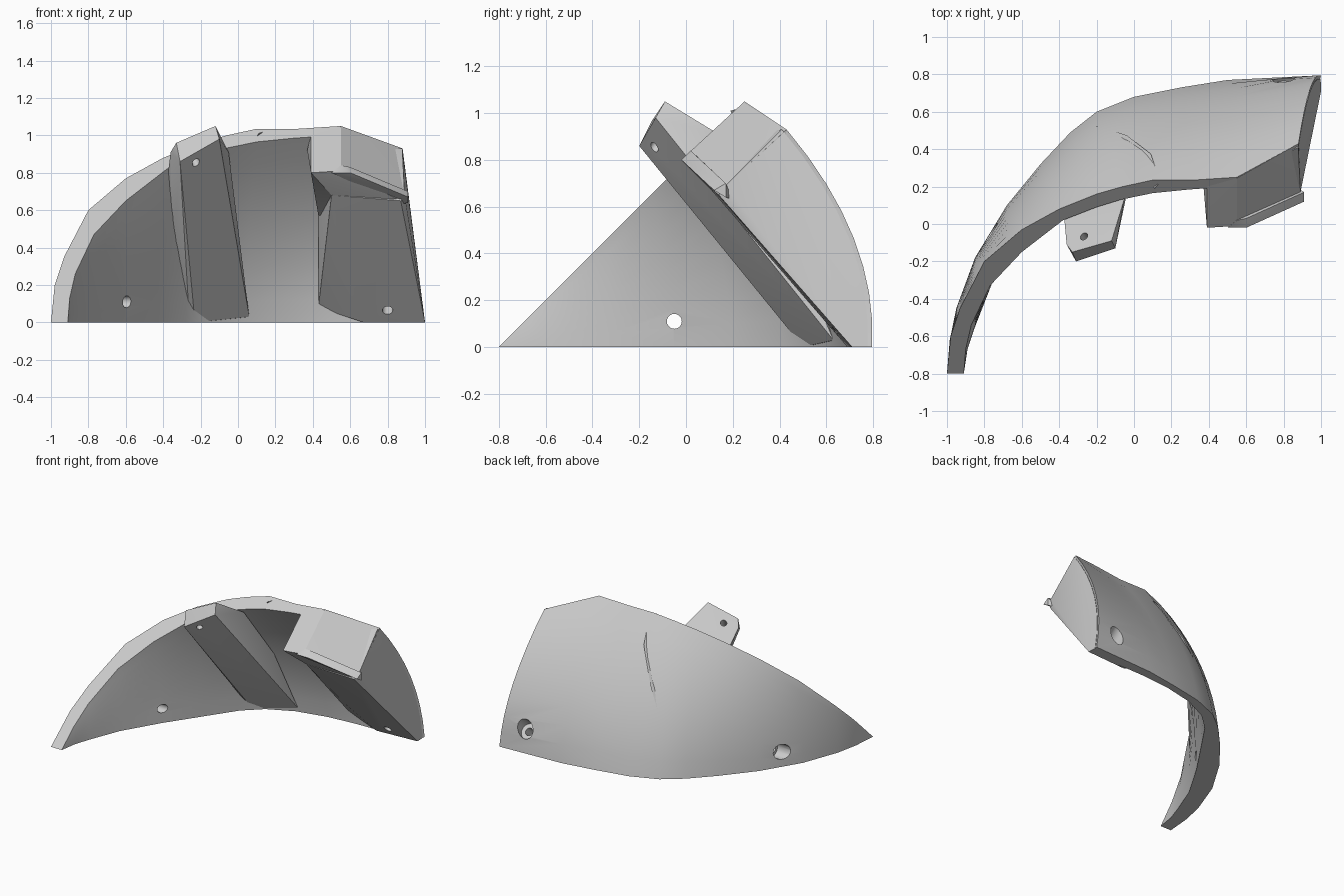
import bpy, bmesh
from mathutils import Vector

cube = bpy.data.objects.get("Cube")
if cube:
    bpy.data.objects.remove(cube, do_unlink=True)

grey = bpy.data.materials.new("light_grey")
grey.use_nodes = True
grey.diffuse_color = (0.6, 0.6, 0.6, 1)
grey.node_tree.nodes["Principled BSDF"].inputs["Base Color"].default_value = (0.6, 0.6, 0.6, 1)


def finish(name, bm):
    bmesh.ops.recalc_face_normals(bm, faces=bm.faces)
    mesh = bpy.data.meshes.new(name)
    bm.to_mesh(mesh)
    bm.free()
    mesh.materials.append(grey)
    obj = bpy.data.objects.new(name, mesh)
    bpy.context.collection.objects.link(obj)
    return obj


def hull(name, points):
    bm = bmesh.new()
    for p in points:
        bm.verts.new(p)
    bmesh.ops.convex_hull(bm, input=bm.verts)
    loose = [v for v in bm.verts if not v.link_faces]
    bmesh.ops.delete(bm, geom=loose, context='VERTS')
    return finish(name, bm)


def activate(obj):
    bpy.ops.object.select_all(action='DESELECT')
    obj.select_set(True)
    bpy.context.view_layer.objects.active = obj


def drill(obj, start, end, radius):
    a, b = Vector(start), Vector(end)
    bm = bmesh.new()
    bmesh.ops.create_cone(bm, cap_ends=True, segments=20, radius1=radius,
                          radius2=radius, depth=(b - a).length)
    turn = (b - a).to_track_quat('Z', 'Y').to_matrix()
    bmesh.ops.rotate(bm, verts=bm.verts, matrix=turn)
    bmesh.ops.translate(bm, verts=bm.verts, vec=(a + b) / 2)
    cutter = finish("hole_cutter", bm)
    cutter.hide_render = True
    mod = obj.modifiers.new("hole", 'BOOLEAN')
    mod.operation = 'DIFFERENCE'
    mod.solver = 'EXACT'
    mod.object = cutter
    activate(obj)
    bpy.ops.object.modifier_apply(modifier=mod.name)
    bpy.data.objects.remove(cutter, do_unlink=True)


def rim(points, corner):
    # the front rim lies in a plane sloping at 45 degrees
    return [Vector((x, z - 0.8, z)) for x, z in points] + [Vector(corner)]


# Curved shell: foot and rim curves, outside and inside
outer_foot = [(-1, -.8), (-.985, -.62), (-.95, -.45), (-.85, -.18), (-.68, .1), (-.5, .32),
              (-.34, .49), (-.2, .6), (0, .68), (.25, .73), (.5, .77), (1, .795)]
inner_foot = [(-.91, -.8), (-.89, -.67), (-.85, -.55), (-.76, -.32), (-.6, -.05), (-.43, .2),
              (-.28, .42), (-.15, .54), (.04, .63), (.27, .68), (.49, .7), (.98, .71)]
outer_rim = rim([(-1, 0), (-.98, .2), (-.93, .35), (-.8, .6), (-.6, .77), (-.4, .88),
                 (-.2, .96), (-.06, 1), (.1, 1.035), (.32, 1.035), (.55, 1.05)],
                (.88, .43, .93))
inner_rim = rim([(-.91, 0), (-.9, .13), (-.87, .26), (-.77, .47), (-.6, .65), (-.38, .82),
                 (-.2, .89), (-.07, .93), (.1, .965), (.3, .985), (.52, 1.0)],
                (.86, .4, .86))
# How strongly each column of the shell bellies outwards
bulges = [.9, .9, .9, .85, .8, .75, .7, .65, .65, .7, .8, 1.15]
ROWS = 8
bm = bmesh.new()


def patch(foot, top):
    grid = []
    for f, t, bulge in zip(foot, top, bulges):
        column = []
        for i in range(ROWS + 1):
            v = i / ROWS
            lean = bulge * v * v + (1 - bulge) * v
            side = v if f == foot[-1] else lean      # the end face is flat
            column.append(bm.verts.new((f[0] + (t.x - f[0]) * side,
                                        f[1] + (t.y - f[1]) * lean, t.z * v)))
        grid.append(column)
    for a, b in zip(grid, grid[1:]):
        for i in range(ROWS):
            bm.faces.new((a[i], b[i], b[i + 1], a[i + 1]))
    return grid


outside = patch(outer_foot, outer_rim)
inside = patch(inner_foot, inner_rim)
end_curve = [v.co - Vector((0.002, 0.02, 0)) for v in outside[-1]]
for row in (0, ROWS):
    for k in range(len(outside) - 1):
        bm.faces.new((outside[k][row], outside[k + 1][row],
                      inside[k + 1][row], inside[k][row]))
for i in range(ROWS):
    bm.faces.new((outside[-1][i], outside[-1][i + 1], inside[-1][i + 1], inside[-1][i]))
bmesh.ops.remove_doubles(bm, verts=bm.verts, dist=0.0005)
bmesh.ops.dissolve_degenerate(bm, edges=bm.edges, dist=0.0005)
shell = finish("curved_shell", bm)

# Middle rib with its protruding tab
rib = hull("middle_rib", [
    (-.31, -.2, .86), (-.1, -.13, .98), (-.12, -.09, 1.05), (-.33, -.15, .96),
    (-.36, -.11, .91), (-.37, 0, .83), (-.05, .14, .91), (-.38, .12, .74),
    (-.35, .34, .35), (0, .43, .5), (-.23, .5, 0), (.06, .63, .03),
    (-.26, .5, .01), (.03, .65, .02)])

# Slim ridge where the rib breaks through the outer surface
ridge_line = [(.14, .225, 1.02), (.09, .375, .85), (-.04, .475, .6), (-.2, .525, .29)]
ridge = hull("outer_ridge", ridge_line
             + [(x - .03, y - .035, z - .01) for x, y, z in ridge_line])

# Thick wedge at the left end: overhanging head, long body and small lip
head = hull("wedge_head", [
    (.39, .2, 1.0), (.55, .245, 1.045), (.88, .43, .93), (.39, -.02, .8),
    (.55, -.01, .81), (.89, .16, .68), (.5, .1, .68), (.87, .15, .65),
    (.37, .22, .92), (.43, .45, .57), (.8, .45, .6)])
body = hull("wedge_body", [
    (.5, .1, .68), (.87, .14, .65), (.89, .17, .69), (.5, .2, .9), (.55, .485, .25),
    (.67, .69, 0), (1, .71, 0), (.43, .5, .57), (.43, .63, .3), (.43, .7, .08)]
    + end_curve)
lip = hull("wedge_lip", [
    (.55, .02, .84), (.6, .03, .83), (.91, .17, .70), (.91, .12, .67),
    (.6, -.02, .8), (.5, -.02, .8), (.91, .17, .64), (.86, .2, .63), (.55, .04, .78)])

# Screw holes with wider outer recesses
drill(shell, (-1.1, -.05, .11), (-.3, -.05, .11), .032)
drill(shell, (-1.1, -.05, .11), (-.69, -.05, .11), .055)
for part in (shell, body):
    drill(part, (.8, .5, -.06), (.8, .95, .335), .028)
    drill(part, (.8, .725, .138), (.8, .95, .335), .06)
drill(rib, (-.18, -.21, .76), (-.32, .02, 1.05), .022)

for part in (shell, rib, ridge, head, body, lip):
    activate(part)
    bpy.ops.object.shade_smooth_by_angle(angle=0.5)
